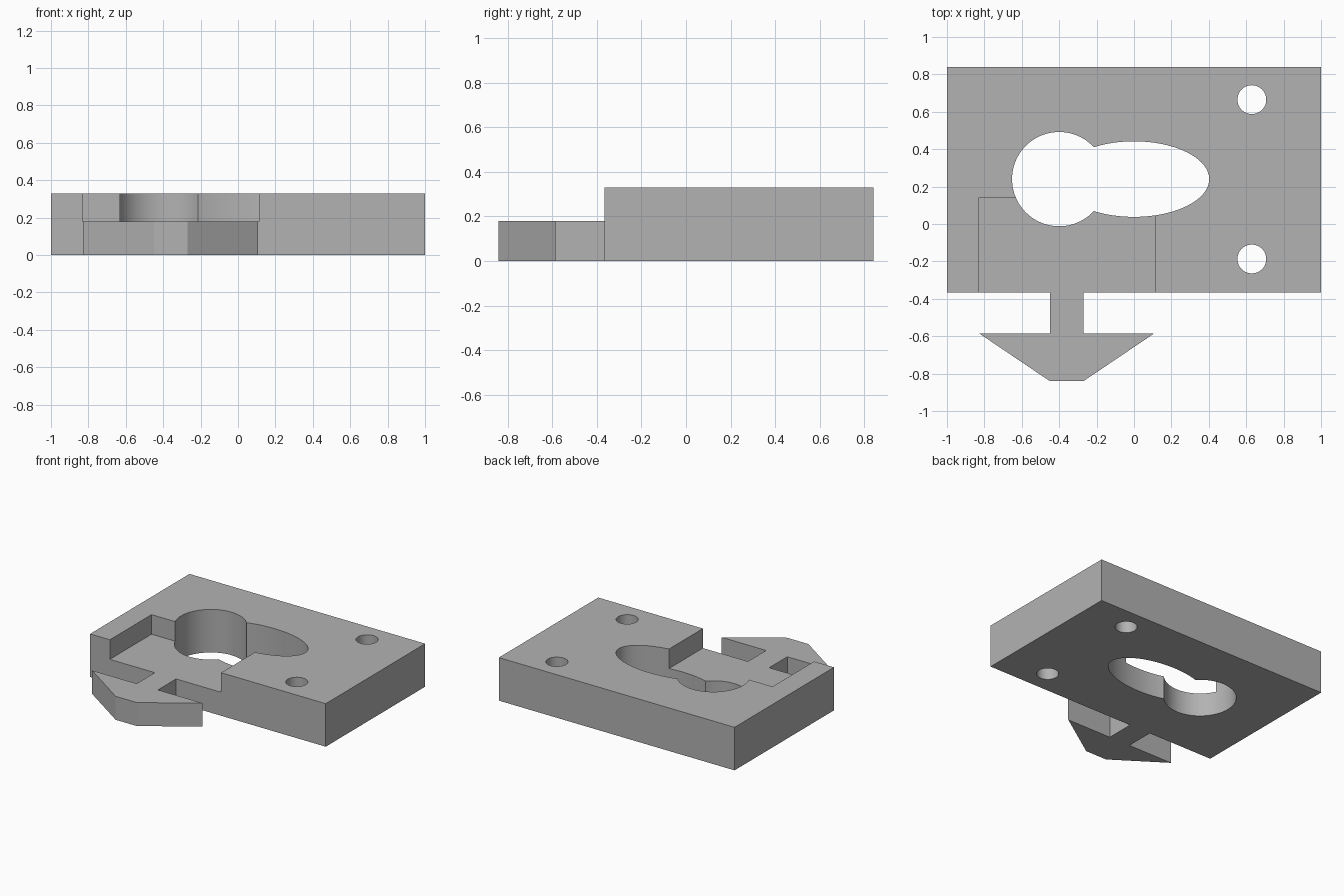
import bpy, bmesh, math

if "Cube" in bpy.data.objects:
    bpy.data.objects.remove(bpy.data.objects["Cube"])

grey = bpy.data.materials.new("plain_grey")
grey.diffuse_color = (0.448, 0.448, 0.448, 1)
grey.use_nodes = True
grey.node_tree.nodes["Principled BSDF"].inputs["Base Color"].default_value = grey.diffuse_color


def prism(name, outline, z0, z1):
    """Extrude a closed counter-clockwise outline from z0 to z1."""
    bm = bmesh.new()
    low = [bm.verts.new((x, y, z0)) for x, y in outline]
    high = [bm.verts.new((x, y, z1)) for x, y in outline]
    bm.faces.new(low[::-1])
    bm.faces.new(high)
    n = len(outline)
    for i in range(n):
        j = (i + 1) % n
        bm.faces.new((low[i], low[j], high[j], high[i]))
    mesh = bpy.data.meshes.new(name)
    bm.to_mesh(mesh)
    bm.free()
    mesh.materials.append(grey)
    ob = bpy.data.objects.new(name, mesh)
    bpy.context.collection.objects.link(ob)
    return ob


def ellipse(cx, cy, rx, ry, n):
    return [(cx + rx * math.cos(2 * math.pi * i / n),
             cy + ry * math.sin(2 * math.pi * i / n)) for i in range(n)]


H, STEP = 0.33, 0.18            # full height, height of the lowered front
FRONT, BACK = -0.365, 0.84

# plate with the arrow-shaped tongue on its front edge
plate = prism("mounting_plate", [
    (-1, BACK), (-1, FRONT), (-0.45, FRONT), (-0.45, -0.585), (-0.828, -0.585),
    (-0.45, -0.84), (-0.27, -0.84), (0.108, -0.585), (-0.27, -0.585),
    (-0.27, FRONT), (1, FRONT), (1, BACK)], 0, H)

cutters = [
    # rectangular recess that also lowers the tongue
    prism("recess_cutter", [(-0.832, -1), (0.112, -1), (0.112, 0.14), (-0.832, 0.14)],
          STEP, H + 0.1),
    # keyhole: circle joined with an ellipse
    prism("round_cutter", ellipse(-0.4, 0.24, 0.252, 0.252, 96), -0.1, H + 0.1),
    prism("oval_cutter", ellipse(0, 0.24, 0.402, 0.202, 96), -0.1, H + 0.1),
]
# screw holes
for y in (0.665, -0.187):
    cutters.append(prism("screw_cutter", ellipse(0.63, y, 0.077, 0.077, 48), -0.1, H + 0.1))

bpy.context.view_layer.objects.active = plate
plate.select_set(True)
for c in cutters:
    m = plate.modifiers.new("cut", 'BOOLEAN')
    m.operation, m.solver, m.object = 'DIFFERENCE', 'EXACT', c
    bpy.ops.object.modifier_apply(modifier=m.name)
for c in cutters:
    bpy.data.objects.remove(c)

bpy.ops.object.shade_smooth_by_angle(angle=math.radians(25))
